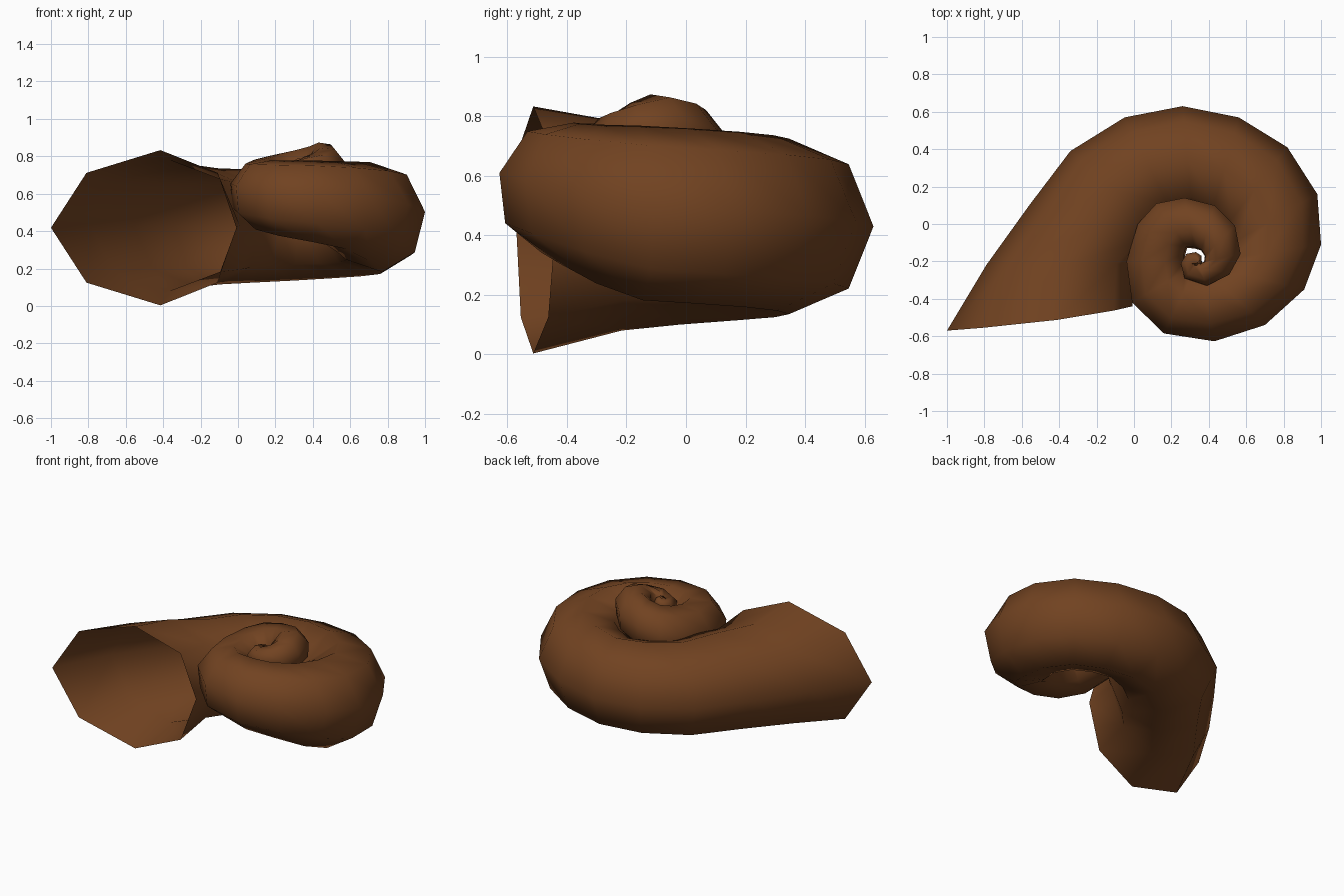
import bpy, bmesh
from math import cos, sin, pi, radians
from mathutils import Vector

if "Cube" in bpy.data.objects:
    bpy.data.objects.remove(bpy.data.objects["Cube"])

SIDES = 8
AXIS = Vector((0.34, -0.21))

# Outermost point of every ring in plan, from the mouth in to the apex
OUTER = [(-1, -.57), (-.79, -.22), (-.56, .10), (-.34, .39), (-.05, .57), (.26, .63),
         (.56, .57), (.82, .41), (.98, .16), (1.0, -.11), (.91, -.35), (.70, -.54),
         (.43, -.627), (.16, -.585), (-.01, -.42), (-.04, -.20), (.02, 0), (.12, .11),
         (.27, .14), (.43, .10), (.54, -.01), (.57, -.16), (.51, -.27), (.39, -.33),
         (.27, -.29), (.25, -.21), (.28, -.16), (.33, -.15), (.36, -.17), (.36, -.21)]

# Section keys: ring index, half width, half height, centre height, tilt in degrees
KEYS = [(0, .50, .415, .418, 0), (1, .40, .35, .43, 0), (2, .35, .325, .425, 0),
        (3, .32, .31, .425, 0), (5, .285, .295, .43, 0), (8, .275, .295, .465, 4),
        (9, .265, .295, .475, 6), (10, .25, .27, .505, 9), (11, .225, .24, .54, 12),
        (12, .205, .225, .56, 14), (15, .165, .175, .61, 16),
        (18, .145, .155, .685, 18), (20, .12, .13, .75, 18), (22, .09, .09, .73, 18),
        (24, .07, .06, .72, 15), (26, .05, .045, .735, 10), (29, .035, .035, .755, 10)]


def section(i):
    for a, b in zip(KEYS, KEYS[1:]):
        if i <= b[0]:
            t = (i - a[0]) / (b[0] - a[0])
            return [p + (q - p) * t for p, q in zip(a[1:], b[1:])]


# Coiled open tube
bm = bmesh.new()
rings = []
for i, point in enumerate(OUTER):
    hw, hh, zc, tilt = section(i)
    tilt = radians(tilt)
    outer = Vector(point)
    out = (outer - AXIS).normalized()
    if i == 0:
        out = Vector((-.99, -.13)).normalized()
    centre = outer - out * hw * (cos(tilt) if i else 1)
    skew = .18 if i == 0 else .06 if i < 3 else 0
    ring = []
    for k in range(SIDES):
        a = 2 * pi * k / SIDES
        u = hw * (cos(a) - skew * sin(a) ** 2)
        v = hh * sin(a)
        r = u * cos(tilt) - v * sin(tilt)
        z = u * sin(tilt) + v * cos(tilt)
        p = centre + out * r
        if i == 0:
            p.y -= .02 * sin(a) ** 2      # slightly bowed lip
        ring.append(bm.verts.new((p.x, p.y, max(0, zc + z))))
    rings.append(ring)
for a, b in zip(rings, rings[1:]):
    for k in range(SIDES):
        n = (k + 1) % SIDES
        bm.faces.new((a[k], a[n], b[n], b[k])).smooth = True
bmesh.ops.recalc_face_normals(bm, faces=bm.faces)

# Normals of the open tube must point outward
bm.normal_update()
if rings[5][0].normal.y < 0:
    bmesh.ops.reverse_faces(bm, faces=bm.faces)

mesh = bpy.data.meshes.new("spiral_shell")
bm.to_mesh(mesh)
bm.free()
shell = bpy.data.objects.new("spiral_shell", mesh)
bpy.context.collection.objects.link(shell)

mat = bpy.data.materials.new("shell_brown")
mat.diffuse_color = (0.165, 0.055, 0.015, 1)
mat.use_nodes = True
mat.node_tree.nodes["Principled BSDF"].inputs["Base Color"].default_value = mat.diffuse_color
mesh.materials.append(mat)
